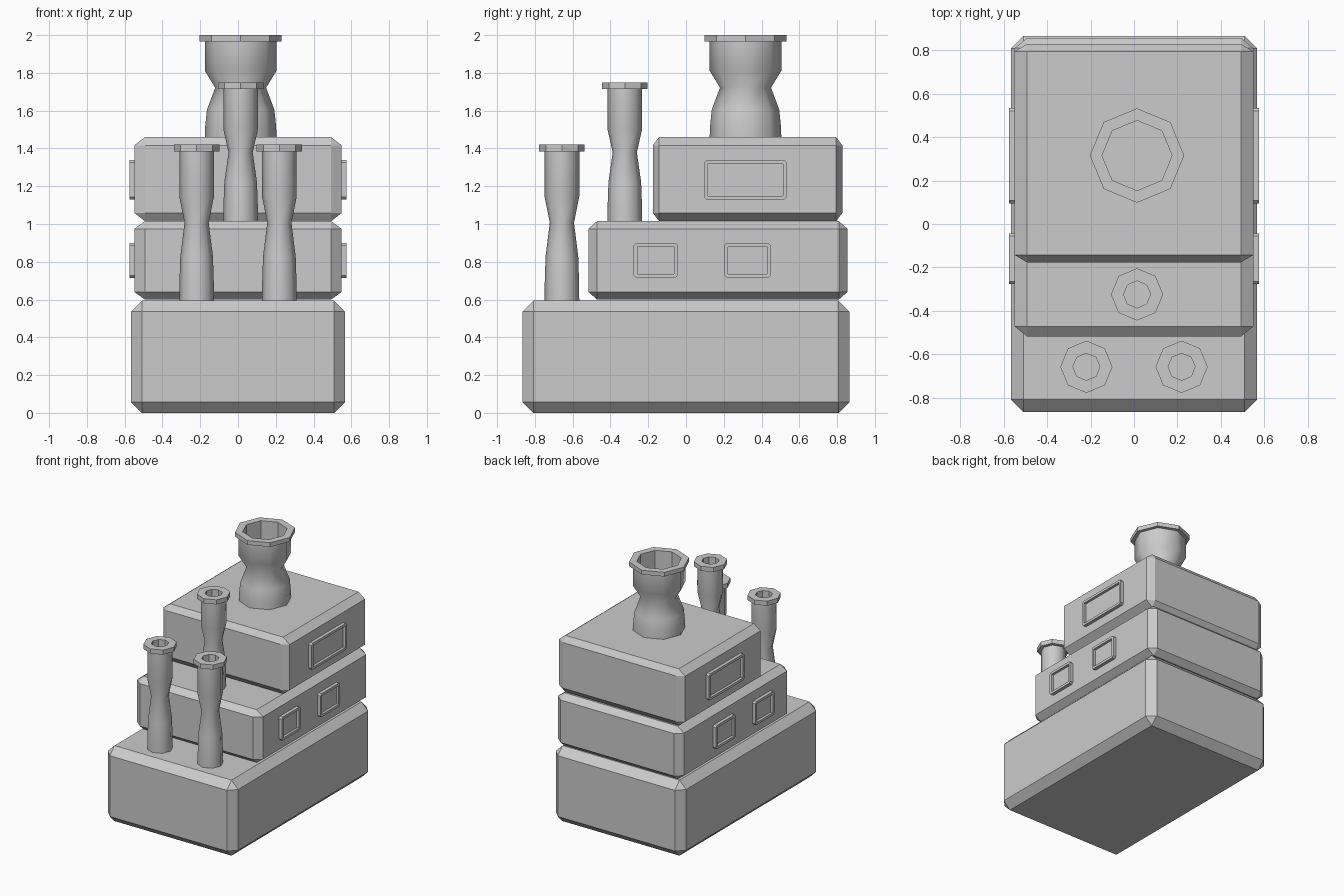
import bpy, bmesh
from math import cos, sin, pi

if "Cube" in bpy.data.objects:
    bpy.data.objects.remove(bpy.data.objects["Cube"])


def finish(name, bm, loc=(0, 0, 0)):
    bmesh.ops.recalc_face_normals(bm, faces=bm.faces)
    mesh = bpy.data.meshes.new(name)
    bm.to_mesh(mesh)
    bm.free()
    ob = bpy.data.objects.new(name, mesh)
    ob.location = loc
    bpy.context.collection.objects.link(ob)
    return ob


def box(sx, sy, sz):
    bm = bmesh.new()
    bmesh.ops.create_cube(bm, size=1)
    bmesh.ops.scale(bm, vec=(sx, sy, sz), verts=bm.verts)
    return bm


# Stacked tiers: one chamfered block, rescaled for each level
BASE = (1.134, 1.732, 0.594)


def tier(name, hx, y0, y1, z0, z1):
    bm = box(*BASE)
    bmesh.ops.bevel(bm, geom=bm.edges[:], offset=0.058, offset_type='OFFSET',
                    segments=1, affect='EDGES')
    size = (2 * hx, y1 - y0, z1 - z0)
    bmesh.ops.scale(bm, vec=[s / b for s, b in zip(size, BASE)], verts=bm.verts)
    finish(name, bm, (0, (y0 + y1) / 2, (z0 + z1) / 2))


tier("lower_tier", 0.567, -0.866, 0.866, 0, 0.594)
tier("middle_tier", 0.549, -0.517, 0.855, 0.6, 1.015)
tier("upper_tier", 0.549, -0.176, 0.828, 1.015, 1.46)


# Framed windows with recessed panes, mirrored to both sides
def window(name, y0, y1, z0, z1):
    depth, outer = 0.06, 0.575
    bm = box(depth, y1 - y0, z1 - z0)
    along_x = [e for e in bm.edges
               if abs(e.verts[0].co.x - e.verts[1].co.x) > depth / 2]
    bmesh.ops.bevel(bm, geom=along_x, offset=0.013, segments=1, affect='EDGES')
    face = max(bm.faces, key=lambda f: f.calc_center_median().x)
    bmesh.ops.inset_region(bm, faces=[face], thickness=0.021)
    ext = bmesh.ops.extrude_discrete_faces(bm, faces=[face])["faces"]
    bmesh.ops.translate(bm, vec=(-0.02, 0, 0), verts=ext[0].verts[:])
    shift = (outer - depth / 2, (y0 + y1) / 2, (z0 + z1) / 2)
    bmesh.ops.translate(bm, vec=shift, verts=bm.verts)
    finish(name, bm).modifiers.new("both_sides", 'MIRROR')


window("upper_window", 0.095, 0.533, 1.13, 1.338)
window("middle_window_front", -0.277, -0.043, 0.715, 0.9)
window("middle_window_rear", 0.204, 0.449, 0.715, 0.9)


# Octagonal waisted chimneys with a flat rim and a hollow mouth
def chimney(name, x, y, z0, z1, r, waist, rim, hole, lip):
    h = z1 - lip - z0
    body = [(r, 0), (r * 0.99, 0.12), (r * 0.94, 0.3), (waist, 0.525),
            (r, 0.7), (r, 1)]
    prof = [(rad, z0 + t * h) for rad, t in body]
    prof += [(rim, z1 - lip), (rim, z1), (hole, z1), (hole, z0 + 0.68 * h)]
    n = 8
    bm = bmesh.new()
    rings = [[bm.verts.new((rad * cos(2 * pi * i / n), rad * sin(2 * pi * i / n), z))
              for i in range(n)] for rad, z in prof]
    for k, (a, b) in enumerate(zip(rings, rings[1:])):
        for i in range(n):
            j = (i + 1) % n
            f = bm.faces.new((a[i], a[j], b[j], b[i]))
            f.smooth = k < len(body) - 1
    bm.faces.new(rings[0])
    bm.faces.new(rings[-1])
    finish(name, bm, (x, y, 0))


chimney("main_chimney", 0.014, 0.315, 1.45, 2.0, 0.19, 0.135, 0.217, 0.161, 0.033)
small = (0.092, 0.064, 0.12, 0.062, 0.036)
chimney("middle_chimney", 0.014, -0.324, 1.01, 1.75, *small)
for side, x in (("left", -0.219), ("right", 0.219)):
    chimney("front_chimney_" + side, x, -0.657, 0.59, 1.42, *small)
